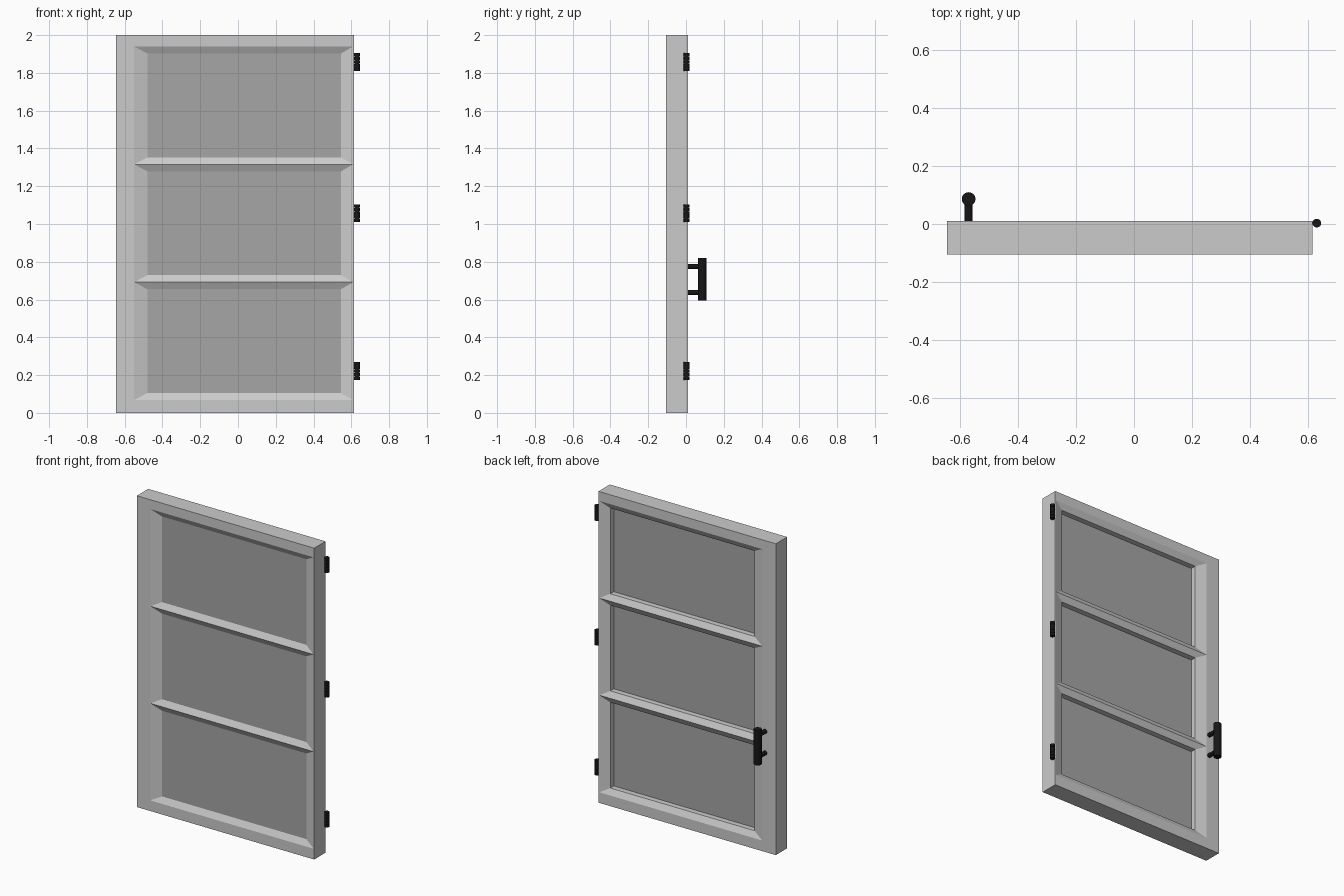
import bpy, bmesh, math
from mathutils import Matrix, Vector

if "Cube" in bpy.data.objects:
    bpy.data.objects.remove(bpy.data.objects["Cube"])

def material(name, v):
    m = bpy.data.materials.new(name)
    m.diffuse_color = (v, v, v, 1)
    m.use_nodes = True
    m.node_tree.nodes["Principled BSDF"].inputs["Base Color"].default_value = m.diffuse_color
    return m

def finish(bm, name, mat=None, smooth=False):
    bmesh.ops.remove_doubles(bm, verts=bm.verts, dist=1e-5)
    bmesh.ops.recalc_face_normals(bm, faces=bm.faces)
    me = bpy.data.meshes.new(name)
    bm.to_mesh(me)
    bm.free()
    ob = bpy.data.objects.new(name, me)
    bpy.context.collection.objects.link(ob)
    if mat:
        me.materials.append(mat)
    if smooth:
        bpy.context.view_layer.objects.active = ob
        ob.select_set(True)
        bpy.ops.object.shade_smooth_by_angle(angle=math.radians(35))
        ob.select_set(False)
    return ob

def cylinder(bm, a, b, r, seg=24):
    a, b = Vector(a), Vector(b)
    rot = (b - a).to_track_quat('Z', 'Y').to_matrix().to_4x4()
    bmesh.ops.create_cone(bm, cap_ends=True, segments=seg, radius1=r, radius2=r,
                          depth=(b - a).length,
                          matrix=Matrix.Translation((a + b) / 2) @ rot)

def rect(x0, x1, z0, z1, y):
    return [(x0, y, z0), (x1, y, z0), (x1, y, z1), (x0, y, z1)]

black = material("black_metal", 0.008)
dark = material("dark_panel", 0.38)

X0, X1, Y0, Y1, TOP = -0.645, 0.615, -0.105, 0.01, 2.0   # door outline
HX0, HX1 = -0.55, 0.61                                   # chamfer outer edges
IX0, IX1 = -0.48, 0.545                                  # opening edges
LEVELS = [0.068 + 0.624 * i for i in range(4)]           # rail ridge heights
DZ, DY = 0.037, 0.02                                     # chamfer height, depth

# frame: flat border, chamfered openings with rails meeting in ridges
bm = bmesh.new()
def face(pts):
    bm.faces.new([bm.verts.new(p) for p in pts])
def bridge(a, b):
    for i in range(4):
        j = (i + 1) % 4
        face([a[i], a[j], b[j], b[i]])

bridge(rect(X0, X1, 0, TOP, Y0), rect(X0, X1, 0, TOP, Y1))
for y in (Y0, Y1):
    o = rect(X0, X1, 0, TOP, y)
    h = rect(HX0, HX1, LEVELS[0], LEVELS[-1], y)
    face([o[0], o[1], h[1], h[0]])
    face([o[2], o[3], h[3], h[2]])
    face([o[3], o[0]] + [(HX0, y, z) for z in LEVELS])
    face([o[2], o[1]] + [(HX1, y, z) for z in LEVELS])
for lo, hi in zip(LEVELS, LEVELS[1:]):
    inner = [rect(IX0, IX1, lo + DZ, hi - DZ, y) for y in (Y0 + DY, Y1 - DY)]
    bridge(rect(HX0, HX1, lo, hi, Y0), inner[0])
    bridge(inner[0], inner[1])
    bridge(inner[1], rect(HX0, HX1, lo, hi, Y1))
finish(bm, "door_frame")

# panels: flush with the front chamfer, recessed at the back
for i, (lo, hi) in enumerate(zip(LEVELS, LEVELS[1:])):
    bm = bmesh.new()
    f = rect(IX0, IX1, lo + DZ, hi - DZ, Y0 + DY)
    b = rect(IX0, IX1, lo + DZ, hi - DZ, -0.045)
    face(f)
    face(b)
    bridge(f, b)
    finish(bm, f"panel_{i + 1}", dark)

# hinges: five stacked knuckles on a slightly thinner pin
for i, z in enumerate((0.175, 1.01, 1.81)):
    bm = bmesh.new()
    cylinder(bm, (0.63, 0.003, z + 0.001), (0.63, 0.003, z + 0.094), 0.011)
    for k in range(5):
        a = z + k * 0.0193
        cylinder(bm, (0.63, 0.003, a), (0.63, 0.003, a + 0.0173), 0.015)
    finish(bm, f"hinge_{i + 1}", black, True)

# handle: upright bar on two posts
bm = bmesh.new()
cylinder(bm, (-0.57, 0.086, 0.595), (-0.57, 0.086, 0.82), 0.0235, 32)
for z in (0.637, 0.776):
    cylinder(bm, (-0.57, Y1 - 0.004, z), (-0.57, 0.08, z), 0.0135)
finish(bm, "handle", black, True)
